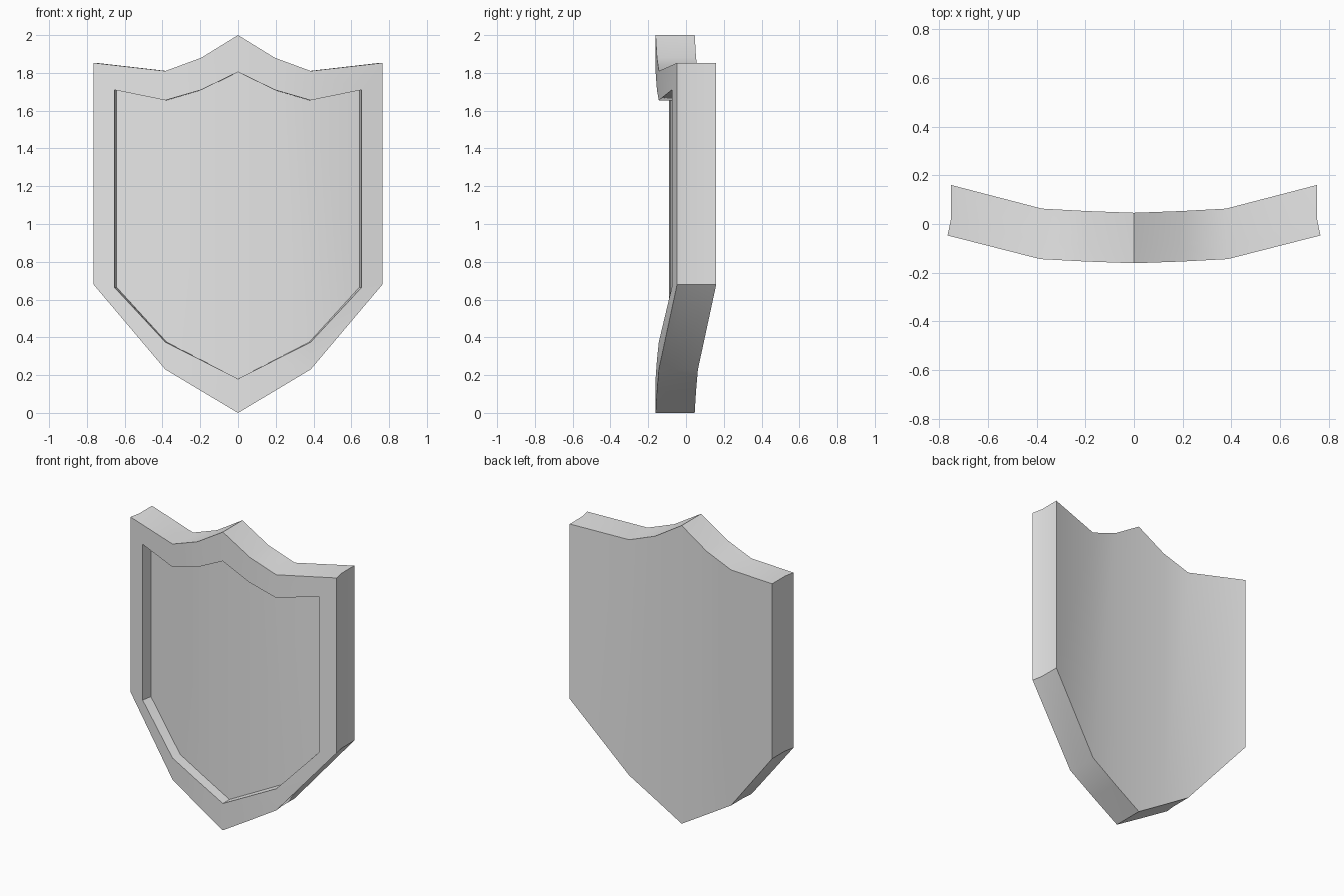
import bpy
import bmesh
import math

cube = bpy.data.objects.get("Cube")
if cube:
    bpy.data.objects.remove(cube, do_unlink=True)

# Half outlines as (x, top z, bottom z), from the centre to the side
OUTER = [(0, 2.0, 0), (0.195, 1.88, 0.116), (0.385, 1.81, 0.23), (0.765, 1.853, 0.68)]
INNER = [(0, 1.805, 0.18), (0.195, 1.71, 0.279), (0.385, 1.655, 0.375), (0.655, 1.71, 0.665)]
BEND = [(0, -0.161), (0.195, -0.154), (0.385, -0.144), (0.765, -0.047)]
THICKNESS = 0.207
RECESS = 0.07
TAPER = 0.981


def front_y(x):
    """Depth of the bowed front at a given x."""
    x = abs(x)
    for (x0, y0), (x1, y1) in zip(BEND, BEND[1:]):
        if x <= x1:
            return y0 + (y1 - y0) * (x - x0) / (x1 - x0)
    return BEND[-1][1]


def add_ring(bm, half, depth, scale):
    """Closed loop of vertices: top edge left to right, then bottom edge back."""
    full = [(-x, t, b) for x, t, b in reversed(half[1:])] + half
    top = [(x, t) for x, t, b in full]
    bottom = [(x, b) for x, t, b in reversed(full)]
    return [bm.verts.new((x * scale, front_y(x) + depth, z)) for x, z in top + bottom]


def bridge(bm, a, b):
    for i in range(len(a)):
        j = (i + 1) % len(a)
        bm.faces.new((a[i], a[j], b[j], b[i]))


def cap(bm, ring):
    """Fill a ring with vertical strips."""
    n = len(ring)
    for i in range(n // 2 - 1):
        bm.faces.new((ring[i], ring[i + 1], ring[n - 2 - i], ring[n - 1 - i]))


# Shield body: back, flared edge, front rim and recessed panel
bm = bmesh.new()
rings = [
    add_ring(bm, OUTER, THICKNESS, TAPER),
    add_ring(bm, OUTER, RECESS, TAPER),
    add_ring(bm, OUTER, 0, 1),
    add_ring(bm, INNER, 0, 1),
    add_ring(bm, INNER, RECESS, TAPER),
]
for a, b in zip(rings, rings[1:]):
    bridge(bm, a, b)
cap(bm, rings[0])
cap(bm, rings[-1])
bmesh.ops.recalc_face_normals(bm, faces=bm.faces)

mesh = bpy.data.meshes.new("shield")
bm.to_mesh(mesh)
bm.free()
shield = bpy.data.objects.new("shield", mesh)
bpy.context.collection.objects.link(shield)

# Plain grey finish
grey = bpy.data.materials.new("light grey")
grey.use_nodes = True
grey.diffuse_color = (0.8, 0.8, 0.8, 1)
grey.node_tree.nodes["Principled BSDF"].inputs["Base Color"].default_value = (0.8, 0.8, 0.8, 1)
mesh.materials.append(grey)

# Smooth bow with crisp rim edges
bpy.ops.object.select_all(action="DESELECT")
shield.select_set(True)
bpy.context.view_layer.objects.active = shield
bpy.ops.object.shade_smooth_by_angle(angle=math.radians(30))
